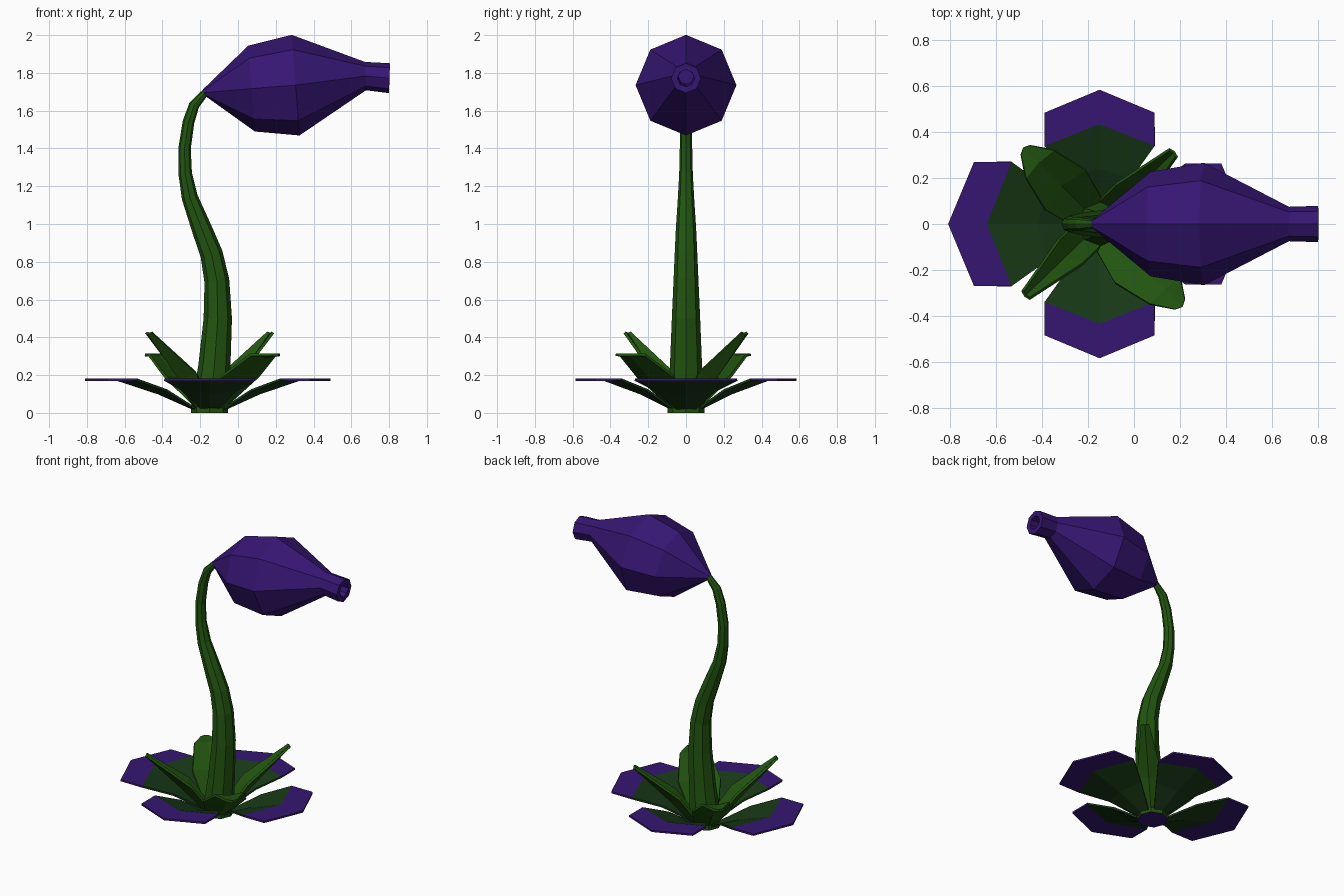
import bpy, math
from mathutils import Matrix, Vector

if "Cube" in bpy.data.objects:
    bpy.data.objects.remove(bpy.data.objects["Cube"])


def material(name, color):
    m = bpy.data.materials.new(name)
    m.diffuse_color = (*color, 1)
    m.use_nodes = True
    m.node_tree.nodes["Principled BSDF"].inputs["Base Color"].default_value = m.diffuse_color
    return m


PURPLE = material("purple", (0.037, 0.008, 0.17))
GREEN = material("stem_green", (0.016, 0.09, 0.005))
DARK = material("leaf_green", (0.009, 0.04, 0.008))
HUB = Vector((-0.15, 0, 0))


def make(name, verts, faces, mats, slots=None):
    me = bpy.data.meshes.new(name)
    me.from_pydata(verts, [], faces)
    for m in mats:
        me.materials.append(m)
    for p in me.polygons:
        p.material_index = slots[p.index] if slots else 0
    ob = bpy.data.objects.new(name, me)
    bpy.context.collection.objects.link(ob)
    return ob


def tube(name, rings, mats, sides=8, cap_slot=0):
    """Skin octagonal rings (x, z, radius, axis angle in degrees) lying on the y=0 plane."""
    verts, faces = [], []
    for x, z, r, ang in rings:
        a = math.radians(ang)
        up = Vector((-math.sin(a), 0, math.cos(a)))
        for i in range(sides):
            t = 2 * math.pi * i / sides
            verts.append(Vector((x, 0, z)) + r * (math.cos(t) * up - math.sin(t) * Vector((0, 1, 0))))
    for k in range(len(rings) - 1):
        for i in range(sides):
            j = (i + 1) % sides
            a, b = k * sides, (k + 1) * sides
            faces.append((a + j, a + i, b + i, b + j))
    faces.append(tuple(range(sides)))
    faces.append(tuple((len(rings) - 1) * sides + i for i in reversed(range(sides))))
    slots = [0] * (len(faces) - 2) + [cap_slot, 0]
    return make(name, verts, faces, mats, slots)


def leaf(name, rows, angle, scale, mats, slots, thick):
    """Three-point rows (side r, centre r, half width, side z, centre z) fanned out from the hub."""
    rot = Matrix.Rotation(math.radians(angle), 3, 'Z')
    verts, faces, fs = [], [], []
    for rs, rc, w, zs, zc in rows:
        for x, y, z in ((rs, -w, zs), (rc, 0, zc), (rs, w, zs)):
            verts.append(HUB + rot @ Vector((x * scale, y * scale, z)))
    for k in range(len(rows) - 1):
        for i in range(2):
            a = 3 * k + i
            faces.append((a, a + 3, a + 4, a + 1))
            fs.append(slots[k])
    ob = make(name, verts, faces, mats, fs)
    mod = ob.modifiers.new("thickness", 'SOLIDIFY')
    mod.thickness = thick
    mod.offset = -1


# curved stem with purple underside
tube("stem", [(-0.15, 0, 0.098, 90), (-0.15, 0.025, 0.098, 90), (-0.125, 0.25, 0.085, 87),
              (-0.107, 0.5, 0.075, 90), (-0.112, 0.7, 0.066, 98), (-0.14, 0.84, 0.06, 108),
              (-0.19, 0.97, 0.054, 112), (-0.255, 1.14, 0.043, 106), (-0.28, 1.27, 0.036, 95),
              (-0.283, 1.4, 0.033, 86), (-0.262, 1.54, 0.031, 75), (-0.232, 1.63, 0.028, 62),
              (-0.17, 1.7, 0.019, 40)], [GREEN, PURPLE], cap_slot=1)

# flower bud with a hollow mouth
tube("flower_bud", [(-0.18, 1.695, 0.018, 20), (0.072, 1.717, 0.228, 4.4), (0.305, 1.735, 0.267, 4.4),
                    (0.675, 1.783, 0.075, 2), (0.802, 1.772, 0.079, -2),
                    (0.802, 1.772, 0.045, -2), (0.65, 1.78, 0.04, 2)], [PURPLE])

# four spreading ground leaves with purple tips
ground = [(0.06, 0.06, 0.04, 0.025, 0.02), (0.2, 0.24, 0.14, 0.125, 0.11),
          (0.34, 0.435, 0.24, 0.182, 0.182), (0.485, 0.585, 0.24, 0.182, 0.182)]
for i, (ang, s) in enumerate(((0, 1.095), (90, 1.0), (180, 1.128), (270, 1.0))):
    leaf(f"ground_leaf_{i + 1}", ground, ang, s, [DARK, PURPLE], [0, 0, 1], 0.012)

# narrow upright leaves and broad drooping leaves on the diagonals
narrow = [(0.04, 0.08, 0.07, 0.04, 0.03), (0.17, 0.21, 0.07, 0.22, 0.18), (0.44, 0.445, 0.018, 0.43, 0.425)]
broad = [(0.04, 0.08, 0.08, 0.05, 0.03), (0.22, 0.25, 0.13, 0.2, 0.19),
         (0.39, 0.40, 0.09, 0.315, 0.305), (0.485, 0.5, 0.03, 0.315, 0.315)]
for i, ang in enumerate((44, 224)):
    leaf(f"narrow_leaf_{i + 1}", narrow, ang, 1.0, [GREEN], [0, 0], 0.015)
for i, (ang, s) in enumerate(((-45, 1.02), (135, 0.94))):
    leaf(f"broad_leaf_{i + 1}", broad, ang, s, [GREEN], [0, 0, 0], 0.015)
